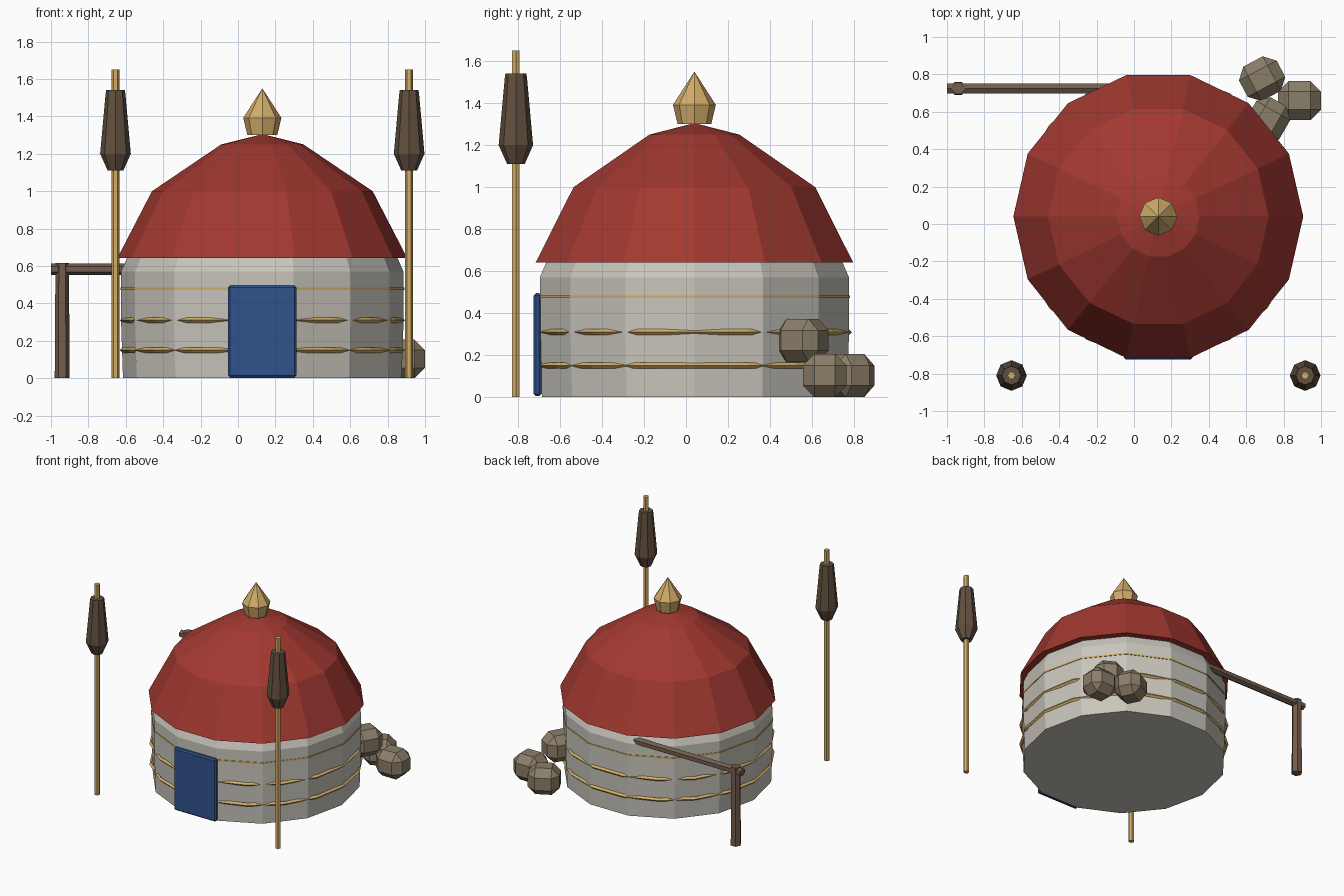
import bpy, bmesh, math
from mathutils import Matrix

if "Cube" in bpy.data.objects:
    bpy.data.objects.remove(bpy.data.objects["Cube"])

CX, CY = 0.13, 0.04  # hut centre


def material(name, rgb):
    m = bpy.data.materials.new(name)
    m.diffuse_color = (*rgb, 1)
    m.use_nodes = True
    m.node_tree.nodes["Principled BSDF"].inputs["Base Color"].default_value = m.diffuse_color
    return m


RED = material("red_felt", (0.36, 0.04, 0.03))
CREAM = material("pale_felt", (0.58, 0.56, 0.50))
GOLD = material("gold", (0.65, 0.42, 0.14))
HAIR = material("dark_hair", (0.12, 0.08, 0.05))
BLUE = material("blue_door", (0.03, 0.085, 0.26))
WOOD = material("wood", (0.17, 0.11, 0.075))
STONE = material("stone", (0.26, 0.21, 0.14))


def finish(name, bm, mat, loc, rot=(0, 0, 0)):
    bmesh.ops.recalc_face_normals(bm, faces=bm.faces)
    me = bpy.data.meshes.new(name)
    bm.to_mesh(me)
    bm.free()
    ob = bpy.data.objects.new(name, me)
    bpy.context.collection.objects.link(ob)
    me.materials.append(mat)
    ob.location, ob.rotation_euler = loc, rot
    return ob


def lathe(name, profile, sides, mat, loc, rot=(0, 0, 0), closed=False):
    """Revolve (radius, z) points; open profiles get end caps, radius 0 is a tip."""
    bm = bmesh.new()
    rings = []
    for r, z in profile:
        n = 1 if r == 0 else sides
        rings.append([bm.verts.new((r * math.cos(2 * math.pi * i / sides),
                                    r * math.sin(2 * math.pi * i / sides), z))
                      for i in range(n)])
    pairs = list(zip(rings, rings[1:]))
    if closed:
        pairs.append((rings[-1], rings[0]))
    for a, b in pairs:
        for i in range(sides):
            j = (i + 1) % sides
            if len(b) == 1:
                bm.faces.new((a[i], a[j], b[0]))
            else:
                bm.faces.new((a[i], a[j], b[j], b[i]))
    if not closed:
        for ring in (rings[0], rings[-1]):
            if len(ring) > 1:
                bm.faces.new(ring)
    return finish(name, bm, mat, loc, rot)


def chamfer_box(name, size, bevel, mat, loc, rot=(0, 0, 0)):
    bm = bmesh.new()
    bmesh.ops.create_cube(bm, size=1, matrix=Matrix.Diagonal((*size, 1)))
    bmesh.ops.bevel(bm, geom=bm.edges[:], offset=bevel, segments=1, affect='EDGES')
    return finish(name, bm, mat, loc, rot)


# Hut body and domed roof
lathe("wall", [(0.745, 0), (0.755, 0.3), (0.755, 0.57), (0.72, 0.65)], 14, CREAM, (CX, CY, 0))
lathe("roof", [(0.775, 0.642), (0.59, 1.0), (0.22, 1.25), (0, 1.305)], 14, RED, (CX, CY, 0))

# Roof finial
lathe("finial", [(0.08, 1.3), (0.102, 1.392), (0, 1.55)], 8, GOLD, (CX, CY, 0))

# Ropes around the wall, peeking through its flat facets
for i, z in enumerate((0.15, 0.31)):
    lathe(f"rope_{i + 1}", [(0.762, 0), (0.748, 0.014), (0.734, 0), (0.748, -0.014)],
          18, GOLD, (CX, CY, z), closed=True)
lathe("rope_3", [(0.759, 0.006), (0.745, 0.006), (0.745, -0.006), (0.759, -0.006)],
      14, GOLD, (CX, CY, 0.478), closed=True)

# Door
chamfer_box("door", (0.365, 0.036, 0.49), 0.01, BLUE, (CX, -0.707, 0.25))

# Two standards with hair tassels
for side, x in (("left", -0.655), ("right", 0.915)):
    lathe(f"pole_{side}", [(0.021, 0), (0.021, 1.65)], 6, GOLD, (x, -0.81, 0))
    lathe(f"tassel_{side}", [(0.042, 1.11), (0.082, 1.2), (0.053, 1.52), (0.05, 1.54)],
          8, HAIR, (x, -0.81, 0))

# Hitching rail
lathe("hitching_post", [(0.04, 0), (0.036, 0.615)], 6, WOOD, (-0.94, 0.725, 0))
lathe("hitching_rail", [(0.03, 0), (0.03, 0.95)], 6, WOOD, (-1.0, 0.725, 0.583),
      (0, math.pi / 2, 0))

# Stacked stones
for i, (loc, turn) in enumerate([((0.885, 0.66, 0.103), 0),
                                 ((0.685, 0.777, 0.103), 28),
                                 ((0.715, 0.555, 0.27), 60)]):
    chamfer_box(f"stone_{i + 1}", (0.228, 0.208, 0.206), 0.055, STONE, loc,
                (0, 0, math.radians(turn)))
